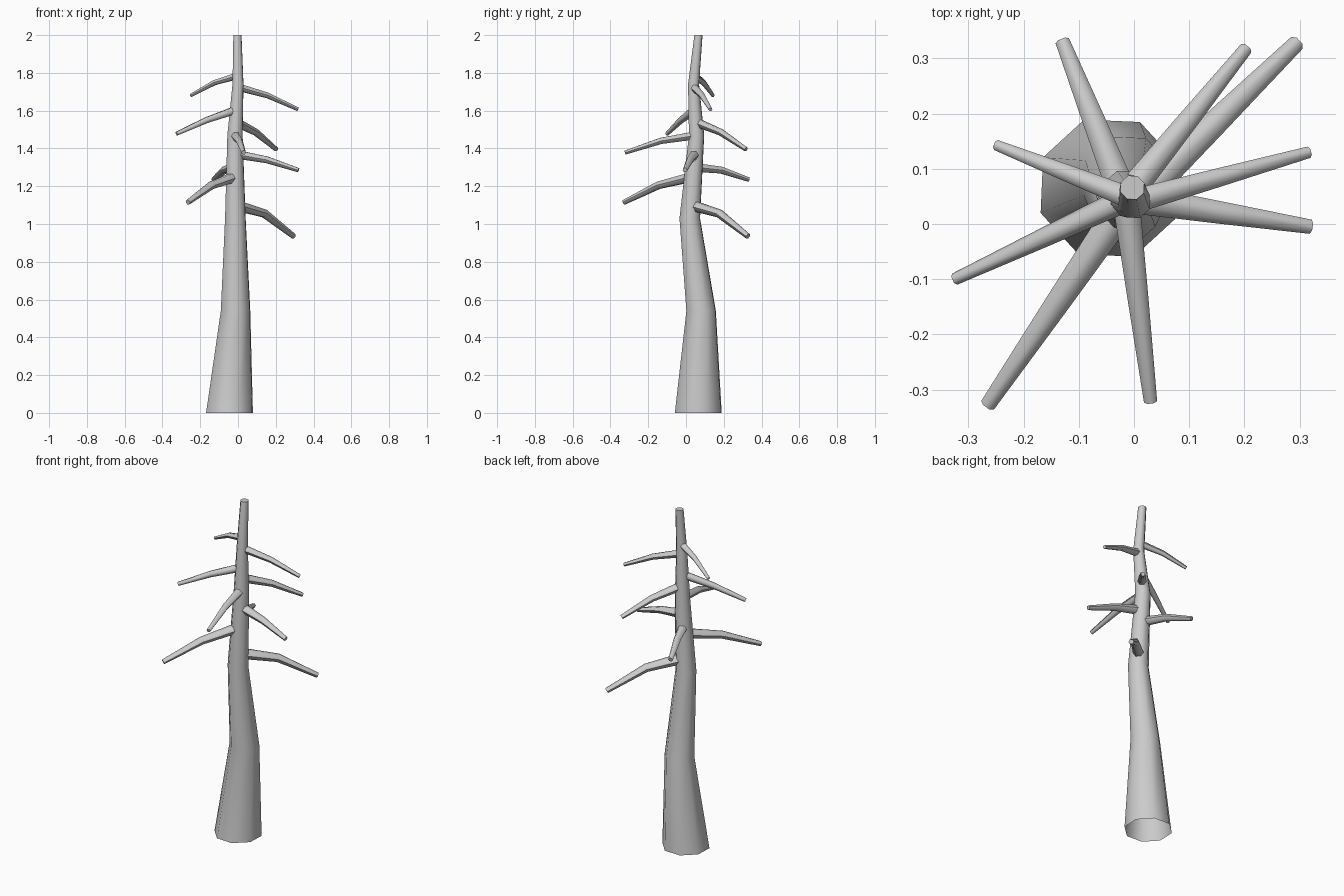
import bpy, math
from mathutils import Vector

cube = bpy.data.objects.get("Cube")
if cube:
    bpy.data.objects.remove(cube, do_unlink=True)

bark = bpy.data.materials.new("grey bark")
bark.use_nodes = True
GREY = (0.6, 0.6, 0.6, 1)
bark.diffuse_color = GREY
bark.node_tree.nodes["Principled BSDF"].inputs["Base Color"].default_value = GREY


def limb(name, path, radii, sides, turn=0.0, level=False, cap_start=False):
    """Tapered tube through the path; level keeps its rings horizontal."""
    pts = [Vector(p) for p in path]
    verts, faces = [], []
    for i, (p, r) in enumerate(zip(pts, radii)):
        along = pts[min(i + 1, len(pts) - 1)] - pts[max(i - 1, 0)]
        if level:
            u, v = Vector((1, 0, 0)), Vector((0, 1, 0))
        else:
            u = along.cross(Vector((0, 0, 1))).normalized()
            v = u.cross(along).normalized()
        for k in range(sides):
            a = turn + math.tau * k / sides
            verts.append(p + r * (math.cos(a) * u + math.sin(a) * v))
    for i in range(len(pts) - 1):
        for k in range(sides):
            a, b = i * sides + k, i * sides + (k + 1) % sides
            quad = (a, b, b + sides, a + sides)
            faces.append(quad if level else quad[::-1])
    end = list(range(len(verts) - sides, len(verts)))
    faces.append(end if level else end[::-1])
    mesh = bpy.data.meshes.new(name)
    mesh.from_pydata(verts, [], faces)
    mesh.materials.append(bark)
    obj = bpy.data.objects.new(name, mesh)
    bpy.context.collection.objects.link(obj)
    bpy.ops.object.select_all(action="DESELECT")
    obj.select_set(True)
    bpy.context.view_layer.objects.active = obj
    bpy.ops.object.shade_smooth_by_angle(angle=math.radians(60))
    return obj


# Crooked tapering trunk, open underneath
trunk_path = [(-0.045, 0.065, 0), (-0.013, 0.08, 0.54), (-0.014, 0.02, 1.03),
              (-0.016, 0.056, 1.47), (0.0, 0.04, 1.74), (-0.003, 0.066, 2.0)]
limb("trunk", trunk_path, [0.132, 0.083, 0.058, 0.043, 0.031, 0.023], 8,
     turn=math.radians(20), level=True)


def trunk_axis(z):
    for a, b in zip(trunk_path, trunk_path[1:]):
        if a[2] <= z <= b[2]:
            return Vector(a).lerp(Vector(b), (z - a[2]) / (b[2] - a[2]))


# Drooping branches: root height, bend height, tip point, root radius
branches = [
    (1.10, 1.055, (0.295, 0.328, 0.935), 0.031),
    (1.25, 1.205, (-0.265, -0.328, 1.115), 0.029),
    (1.30, 1.285, (-0.13, 0.332, 1.235), 0.027),
    (1.37, 1.34, (0.32, -0.005, 1.285), 0.027),
    (1.47, 1.44, (0.03, -0.322, 1.378), 0.025),
    (1.54, 1.485, (0.203, 0.318, 1.395), 0.025),
    (1.605, 1.55, (-0.325, -0.10, 1.478), 0.023),
    (1.725, 1.68, (0.317, 0.13, 1.607), 0.022),
    (1.785, 1.748, (-0.25, 0.143, 1.68), 0.020),
]
for i, (root_z, bend_z, tip, r) in enumerate(branches, 1):
    root, tip = trunk_axis(root_z), Vector(tip)
    bend = root.lerp(tip, 0.5)
    bend.z = bend_z
    limb(f"branch_{i}", [root, bend, tip], [r, r * 0.76, r * 0.48], 6)
